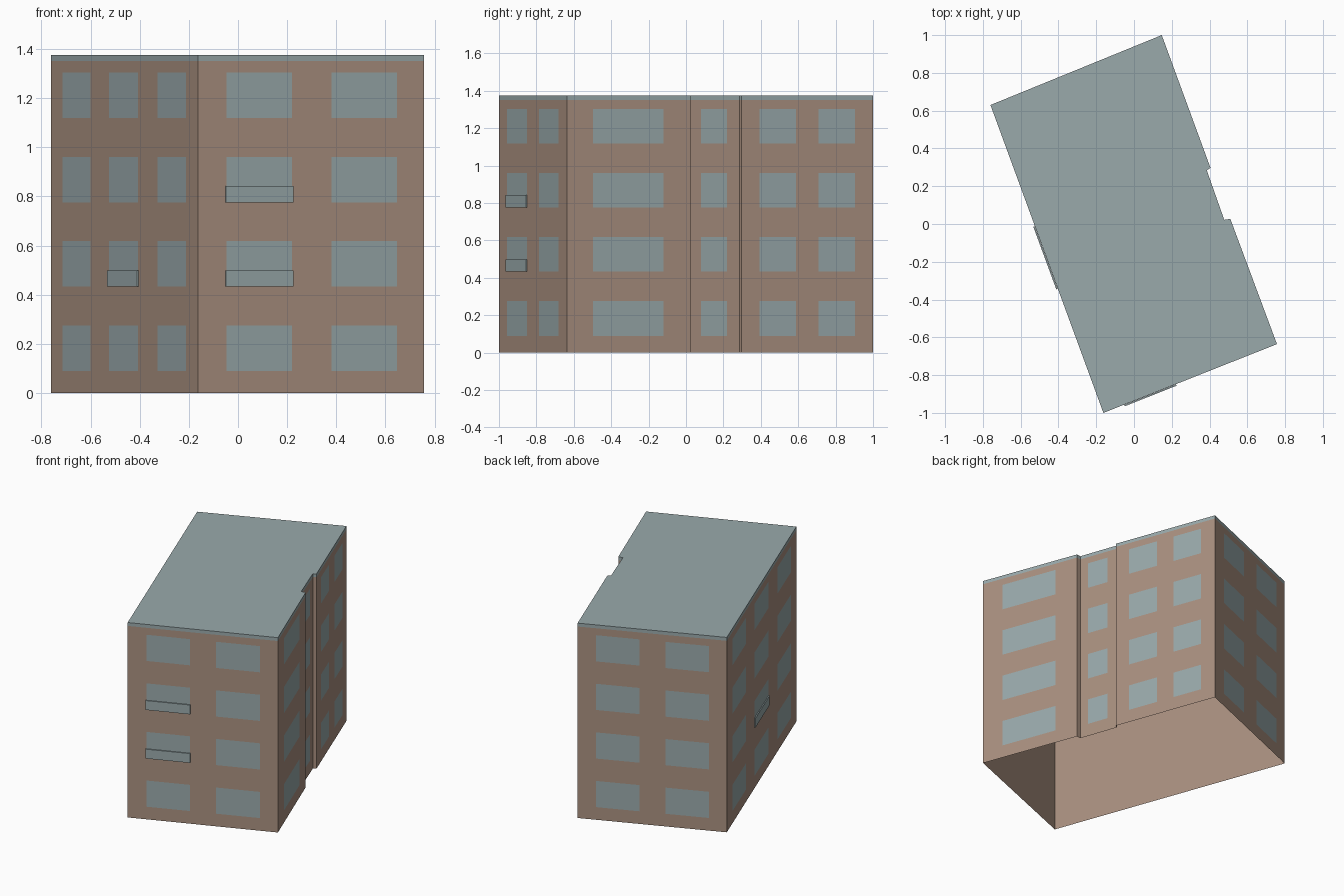
import bpy, bmesh
from mathutils import Vector

cube = bpy.data.objects.get("Cube")
if cube:
    bpy.data.objects.remove(cube, do_unlink=True)


def make_material(name, rgb):
    mat = bpy.data.materials.new(name)
    mat.use_nodes = True
    mat.diffuse_color = (*rgb, 1)
    mat.node_tree.nodes["Principled BSDF"].inputs["Base Color"].default_value = (*rgb, 1)
    return mat


brown = make_material("brown_wall", (0.40, 0.28, 0.215))
slate = make_material("slate_blue", (0.32, 0.40, 0.41))


def make_object(name, bm, *mats):
    mesh = bpy.data.meshes.new(name)
    bm.to_mesh(mesh)
    bm.free()
    for mat in mats:
        mesh.materials.append(mat)
    obj = bpy.data.objects.new(name, mesh)
    bpy.context.collection.objects.link(obj)
    return obj


# Footprint, counter-clockwise, with the shallow recess in the long side
SW, SE = Vector((-0.162, -1.0)), Vector((0.757, -0.636))
RECESS = [Vector(p) for p in ((0.51, 0.027), (0.478, 0.022), (0.385, 0.285), (0.405, 0.297))]
NE, NW = Vector((0.147, 1.0)), Vector((-0.76, 0.63))
footprint = [SW, SE, *RECESS, NE, NW]
EAVES, TOP = 1.352, 1.376

# Wall shell, open underneath
bm = bmesh.new()
low, high = ([bm.verts.new((p.x, p.y, z)) for p in footprint] for z in (0, EAVES))
for i in range(len(footprint)):
    j = (i + 1) % len(footprint)
    bm.faces.new((low[i], low[j], high[j], high[i]))
make_object("walls", bm, brown)

# Flat roof with its thin edge band
bm = bmesh.new()
low, high = ([bm.verts.new((p.x, p.y, z)) for p in footprint] for z in (EAVES, TOP))
for i in range(len(footprint)):
    j = (i + 1) % len(footprint)
    bm.faces.new((low[i], low[j], high[j], high[i]))
bm.faces.new(high)
make_object("roof", bm, slate)


def wall_point(a, b, t, z, out):
    """Point at fraction t along wall a-b, moved outward."""
    d = (b - a).normalized()
    p = a.lerp(b, t) + Vector((d.y, -d.x)) * out
    return (p.x, p.y, z)


def pane(bm, a, b, t0, t1, z0, z1, out):
    corners = ((t0, z0), (t1, z0), (t1, z1), (t0, z1))
    return bm.faces.new([bm.verts.new(wall_point(a, b, t, z, out)) for t, z in corners])


# Window columns on each wall, repeated on four floors
SILLS = [0.09 + 0.343 * k for k in range(4)]
HEIGHT = 0.185
walls = {
    "front_windows": (SW, SE, [(0.125, 0.415), (0.59, 0.88)]),
    "right_windows_large": (SE, RECESS[0], [(0.21, 0.775)]),
    "recess_windows": (RECESS[1], RECESS[2], [(0.22, 0.75)]),
    "right_windows_small": (RECESS[3], NE, [(0.135, 0.415), (0.585, 0.86)]),
    "back_windows": (NE, NW, [(0.125, 0.415), (0.59, 0.88)]),
    "left_windows": (NW, SW, [(0.08, 0.27), (0.395, 0.595), (0.725, 0.92)]),
}
for name, (a, b, columns) in walls.items():
    bm = bmesh.new()
    for t0, t1 in columns:
        for z in SILLS:
            pane(bm, a, b, t0, t1, z, z + HEIGHT, 0.002)
    make_object(name, bm, slate)

# Slightly protruding lower panels on three of the windows
for name, a, b, t0, t1, floor in (
    ("front_panel_lower", SW, SE, 0.12, 0.418, 1),
    ("front_panel_upper", SW, SE, 0.12, 0.418, 2),
    ("left_panel", NW, SW, 0.394, 0.597, 1),
):
    bm = bmesh.new()
    z = SILLS[floor]
    face = pane(bm, a, b, t0, t1, z, z + 0.066, 0.001)
    d = (b - a).normalized()
    new = bmesh.ops.extrude_face_region(bm, geom=[face])["geom"]
    verts = [v for v in new if isinstance(v, bmesh.types.BMVert)]
    bmesh.ops.translate(bm, verts=verts, vec=Vector((d.y, -d.x, 0)) * 0.008)
    bmesh.ops.recalc_face_normals(bm, faces=bm.faces)
    make_object(name, bm, slate)
